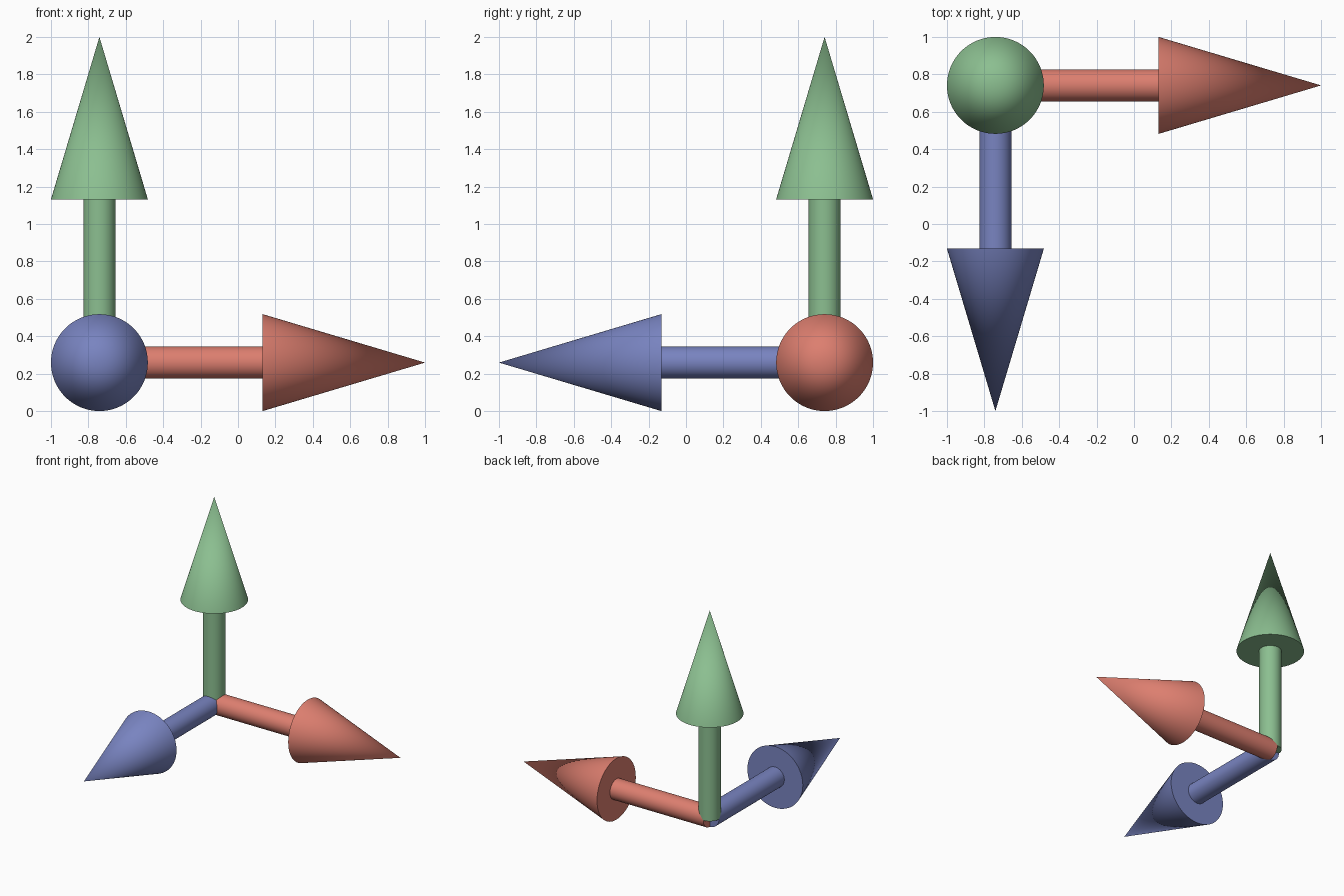
import bpy, bmesh, math
from mathutils import Vector

if "Cube" in bpy.data.objects:
    bpy.data.objects.remove(bpy.data.objects["Cube"])

ORIGIN = Vector((-0.741, 0.741, 0.259))
LENGTH, NECK = 1.741, 0.873          # full arrow, start of the head
SHAFT_R, HEAD_R = 0.086, 0.259
SIDES = 64


def material(name, color):
    mat = bpy.data.materials.new(name)
    mat.diffuse_color = (*color, 1)
    mat.use_nodes = True
    mat.node_tree.nodes["Principled BSDF"].inputs["Base Color"].default_value = mat.diffuse_color
    return mat


def arrow(name, direction, mat):
    # Half profile (radius, height) turned around the arrow's own z axis
    profile = [(0, 0), (SHAFT_R, 0), (SHAFT_R, NECK), (HEAD_R, NECK), (0, LENGTH)]
    bm = bmesh.new()
    verts = [bm.verts.new((r, 0, h)) for r, h in profile]
    edges = [bm.edges.new(pair) for pair in zip(verts, verts[1:])]
    bmesh.ops.spin(bm, geom=verts + edges, cent=(0, 0, 0), axis=(0, 0, 1),
                   angle=math.tau, steps=SIDES, use_duplicate=False)
    bmesh.ops.remove_doubles(bm, verts=bm.verts, dist=1e-4)
    bmesh.ops.recalc_face_normals(bm, faces=bm.faces)
    mesh = bpy.data.meshes.new(name)
    bm.to_mesh(mesh)
    bm.free()

    obj = bpy.data.objects.new(name, mesh)
    bpy.context.collection.objects.link(obj)
    obj.location = ORIGIN
    obj.rotation_euler = Vector(direction).to_track_quat('Z', 'Y').to_euler()
    mesh.materials.append(mat)

    bpy.ops.object.select_all(action='DESELECT')
    obj.select_set(True)
    bpy.context.view_layer.objects.active = obj
    bpy.ops.object.shade_smooth_by_angle(angle=math.radians(30))


# Three arrows sharing one origin
arrow("right_arrow", (1, 0, 0), material("red", (0.72, 0.21, 0.16)))
arrow("up_arrow", (0, 0, 1), material("green", (0.26, 0.52, 0.28)))
arrow("front_arrow", (0, -1, 0), material("blue", (0.19, 0.23, 0.53)))
